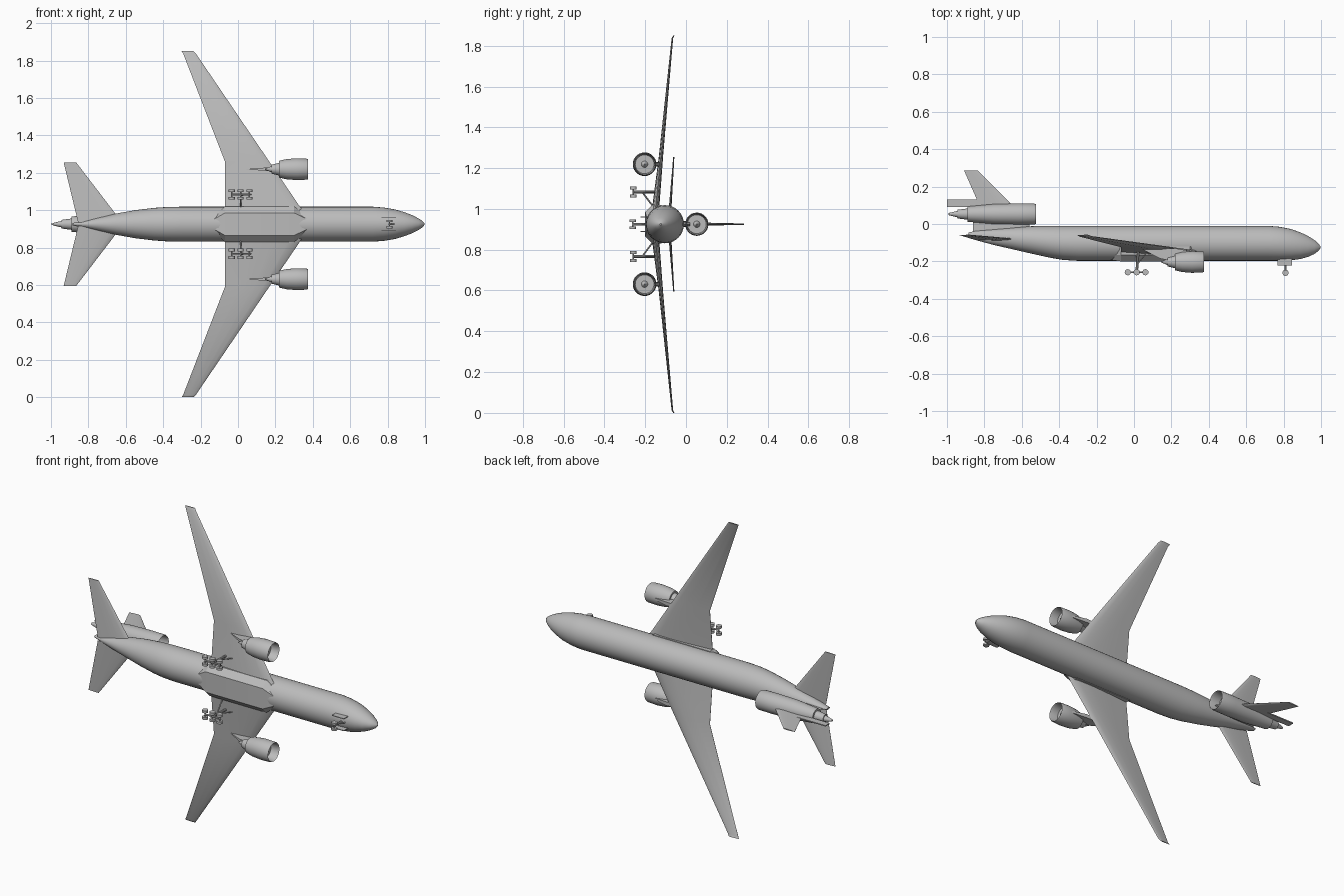
import bpy, bmesh, math
from mathutils import Vector

if "Cube" in bpy.data.objects:
    bpy.data.objects.remove(bpy.data.objects["Cube"])

CZ = 0.925  # lateral centre: the aircraft rests on one wing tip
mat = bpy.data.materials.new("light_grey")
mat.diffuse_color = (0.5, 0.5, 0.5, 1)
mat.use_nodes = True
mat.node_tree.nodes["Principled BSDF"].inputs["Base Color"].default_value = mat.diffuse_color


def P(x, h, s):
    """forward, height above the aircraft datum, sideways"""
    return Vector((x, h, CZ + s))


def finish(name, bm, angle=35):
    bmesh.ops.remove_doubles(bm, verts=bm.verts, dist=1e-5)
    bmesh.ops.recalc_face_normals(bm, faces=bm.faces)
    me = bpy.data.meshes.new(name)
    bm.to_mesh(me)
    bm.free()
    ob = bpy.data.objects.new(name, me)
    bpy.context.collection.objects.link(ob)
    me.materials.append(mat)
    bpy.ops.object.select_all(action='DESELECT')
    ob.select_set(True)
    bpy.context.view_layer.objects.active = ob
    bpy.ops.object.shade_smooth_by_angle(angle=math.radians(angle))
    return ob


def loft(name, rings, angle=35):
    """Skin a list of equal-length point rings and cap both ends."""
    bm = bmesh.new()
    vs = [[bm.verts.new(p) for p in r] for r in rings]
    n = len(vs[0])
    for a, b in zip(vs, vs[1:]):
        for i in range(n):
            j = (i + 1) % n
            bm.faces.new((a[i], a[j], b[j], b[i]))
    bm.faces.new(vs[0])
    bm.faces.new(vs[-1])
    return finish(name, bm, angle)


def ellipse(x, top, bottom, half, n=32):
    c, r = (top + bottom) / 2, (top - bottom) / 2
    return [P(x, c + r * math.cos(2 * math.pi * i / n),
              half * math.sin(2 * math.pi * i / n)) for i in range(n)]


def turned(name, profile, h, s, n=28):
    """Revolve (x, radius) pairs around a forward axis."""
    return loft(name, [[P(x, h + r * math.cos(2 * math.pi * i / n),
                          s + r * math.sin(2 * math.pi * i / n))
                        for i in range(n)] for x, r in profile])


def rod(name, a, b, r, n=12):
    d = (b - a).normalized()
    u = d.orthogonal().normalized()
    v = d.cross(u)
    ring = [u * r * math.cos(2 * math.pi * i / n) + v * r * math.sin(2 * math.pi * i / n)
            for i in range(n)]
    return loft(name, [[a + o for o in ring], [b + o for o in ring]])


def box(name, x0, x1, h0, h1, s0, s1):
    return loft(name, [[P(x, h0, s0), P(x, h1, s0), P(x, h1, s1), P(x, h0, s1)]
                       for x in (x0, x1)])


FOIL = [(0, 0), (.04, .5), (.15, .85), (.35, 1), (.65, .65), (1, .06),
        (1, -.06), (.65, -.6), (.35, -.9), (.15, -.75), (.04, -.45)]


def airfoil(le, te, thick, h, s, upright=False):
    pts = []
    for t, k in FOIL:
        x, o = le + (te - le) * t, k * thick / 2
        pts.append(P(x, h, s + o) if upright else P(x, h + o, s))
    return pts


# Fuselage: x, top, bottom, half width
body = [(-.885, -.045, -.075, .006), (-.85, -.038, -.085, .014), (-.75, -.028, -.112, .036),
        (-.65, -.019, -.135, .057), (-.55, -.012, -.158, .075), (-.45, -.01, -.18, .087),
        (-.38, -.01, -.192, .092), (-.3, -.01, -.197, .0935), (.72, -.01, -.197, .0935),
        (.78, -.015, -.197, .089), (.84, -.027, -.194, .079), (.89, -.045, -.187, .064),
        (.93, -.064, -.176, .049), (.965, -.086, -.16, .031), (.985, -.103, -.145, .018),
        (.997, -.119, -.129, .004)]
loft("fuselage", [ellipse(*b) for b in body])

# Belly fairing: flat underside with chamfered ends
fair = []
for x, wide, flat, low in ((-.14, .03, .02, -.19), (-.07, .095, .06, -.2),
                           (.3, .095, .06, -.2), (.385, .03, .02, -.19)):
    fair.append([P(x, -.12, -wide), P(x, -.165, -wide), P(x, low, -flat),
                 P(x, low, flat), P(x, -.165, wide), P(x, -.12, wide)])
loft("belly_fairing", fair, 20)

# Tail fin with its aft extension
loft("tail_fin", [airfoil(-.635, -.82, .016, .085, 0, True),
                  airfoil(-.835, -.908, .007, .285, 0, True)])
box("fin_aft_extension", -1, -.76, .092, .13, -.003, .003)

# Rear engine on its mount
turned("rear_engine", [(-.56, .001), (-.585, .016), (-.585, .046), (-.535, .05), (-.525, .053),
                       (-.535, .056), (-.62, .057), (-.75, .054), (-.89, .041), (-.89, .03),
                       (-.945, .023), (-.945, .017), (-.99, .006), (-.992, .001)], .053, 0)
loft("rear_engine_mount", [airfoil(-.56, -.86, .03, -.05, 0, True),
                           airfoil(-.56, -.86, .03, .02, 0, True)])


def nose(x):
    return x


for side, sd in (("left", 1), ("right", -1)):
    # Wings with trailing edge kink and a slightly raised tip
    loft(side + "_wing", [airfoil(.365, -.07, .04, -.152, .05 * sd),
                          airfoil(.33, -.07, .036, -.148, .095 * sd),
                          airfoil(.167, -.07, .022, -.123, .335 * sd),
                          airfoil(-.225, -.293, .008, -.067, .912 * sd),
                          airfoil(-.237, -.302, .006, -.06, .925 * sd)])
    # Tailplanes
    loft(side + "_tailplane", [airfoil(-.62, -.855, .016, -.083, .01 * sd),
                               airfoil(-.865, -.932, .006, -.06, .33 * sd)])
    # Wing engines
    es = .294 * sd
    turned(side + "_engine", [(.345, .001), (.325, .016), (.325, .046), (.365, .05), (.375, .053),
                              (.367, .056), (.31, .058), (.26, .054), (.22, .045), (.22, .034),
                              (.18, .024), (.18, .017), (.145, .002)], -.203, es)
    # Engine pylon: long spike that sweeps back under the wing
    loft(side + "_pylon", [[P(x, top, es - w), P(x, top, es + w), P(x, low, es + w), P(x, low, es - w)]
                           for x, top, low, w in ((.045, -.128, -.136, .001), (.14, -.13, -.185, .008),
                                                  (.22, -.13, -.2, .011), (.31, -.146, -.17, .005))])
    # Main landing gear: six-wheel bogie, strut and braces
    gs, gx, gh = .158 * sd, .014, -.258
    for k in (-1, 0, 1):
        ax = gx + k * .047
        rod(side + "_main_axle", P(ax, gh, gs - .02), P(ax, gh, gs + .02), .004, 8)
        for o in (-.02, .02):
            rod(side + "_main_wheel", P(ax, gh, gs + o - .007), P(ax, gh, gs + o + .007), .0165, 16)
    rod(side + "_bogie_beam", P(gx - .047, gh, gs), P(gx + .047, gh, gs), .005, 8)
    rod(side + "_main_strut", P(gx, gh, gs), P(gx + .01, -.14, gs), .007, 10)
    rod(side + "_side_brace", P(gx, -.215, gs), P(gx, -.16, .085 * sd), .004, 8)
    rod(side + "_drag_brace", P(gx, -.22, gs), P(gx + .06, -.145, gs), .003, 8)
    # Nose gear doors and wheels
    box(side + "_nose_door", .768, .845, -.222, -.175, .033 * sd, .037 * sd)
    rod(side + "_nose_wheel", P(.81, -.261, .011 * sd), P(.81, -.261, .023 * sd), .0165, 16)

# Nose gear leg
rod("nose_axle", P(.81, -.261, -.015), P(.81, -.261, .015), .004, 8)
rod("nose_strut", P(.81, -.261, 0), P(.81, -.17, 0), .006, 10)
rod("nose_drag_brace", P(.81, -.225, 0), P(.845, -.18, 0), .003, 8)
